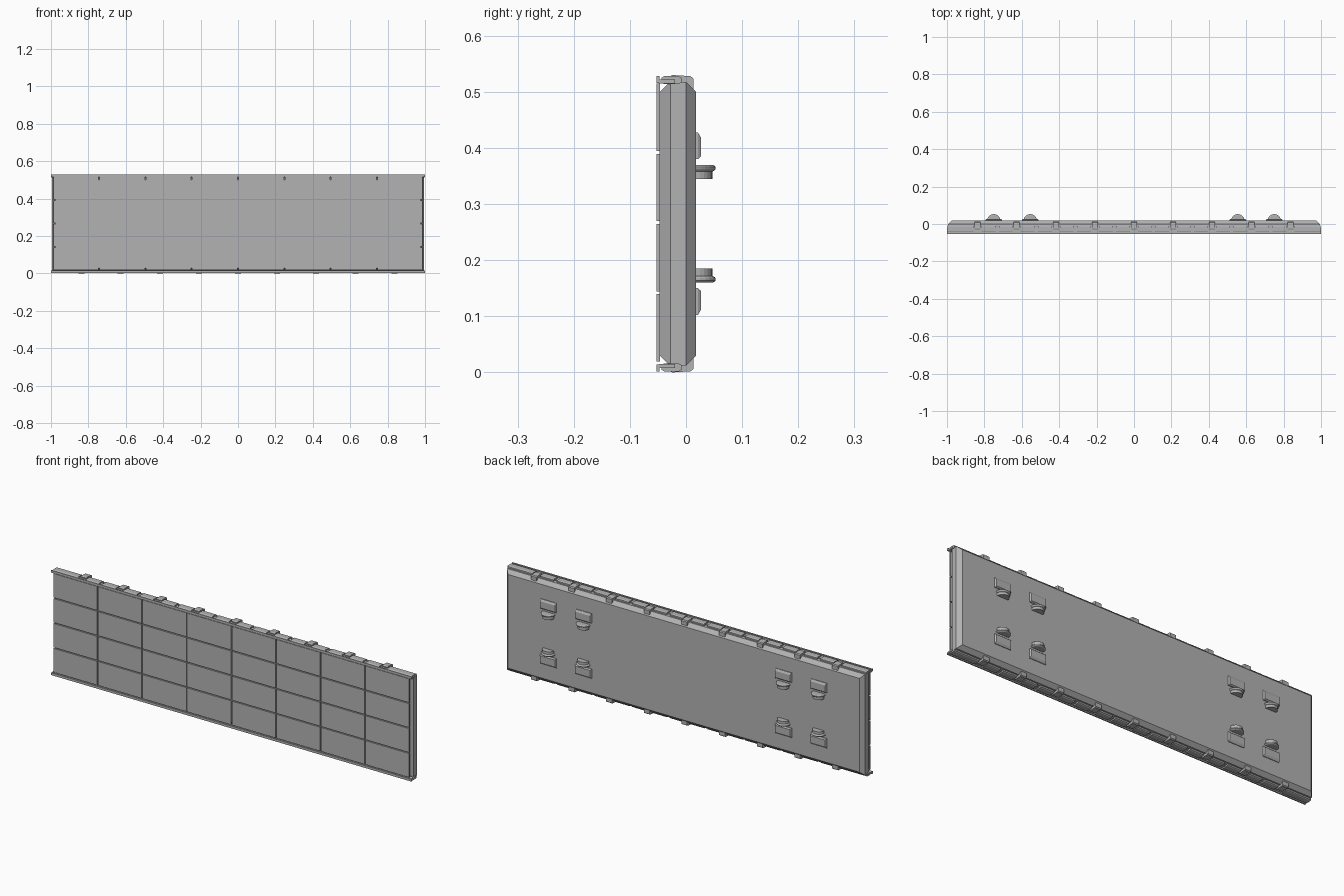
import bpy, bmesh, math

cube = bpy.data.objects.get("Cube")
if cube:
    bpy.data.objects.remove(cube, do_unlink=True)

grey = bpy.data.materials.new("panel grey")
grey.use_nodes = True
COLOUR = (0.45, 0.45, 0.45, 1)
grey.diffuse_color = COLOUR
grey.node_tree.nodes["Principled BSDF"].inputs["Base Color"].default_value = COLOUR

MID = 0.265  # mid height, used to mirror top parts to the bottom


def finish(name, bm):
    bmesh.ops.recalc_face_normals(bm, faces=bm.faces)
    mesh = bpy.data.meshes.new(name)
    bm.to_mesh(mesh)
    bm.free()
    mesh.materials.append(grey)
    obj = bpy.data.objects.new(name, mesh)
    bpy.context.collection.objects.link(obj)
    return obj


def flip(bm):
    for v in bm.verts:
        v.co.z = 2 * MID - v.co.z


def loft(name, rings, low=False):
    """Skin a list of equal-length point rings and cap both ends."""
    bm = bmesh.new()
    loops = [[bm.verts.new(p) for p in ring] for ring in rings]
    n = len(loops[0])
    for a, b in zip(loops, loops[1:]):
        for i in range(n):
            j = (i + 1) % n
            bm.faces.new((a[i], a[j], b[j], b[i]))
    bm.faces.new(loops[0])
    bm.faces.new(loops[-1])
    if low:
        flip(bm)
    return finish(name, bm)


def rect(y, x0, x1, z0, z1):
    return [(x0, y, z0), (x1, y, z0), (x1, y, z1), (x0, y, z1)]


def box(name, x0, x1, y0, y1, z0, z1, low=False):
    return loft(name, [rect(y0, x0, x1, z0, z1), rect(y1, x0, x1, z0, z1)], low)


def prism(name, profile, x0, x1, low=False):
    return loft(name, [[(x, y, z) for y, z in profile] for x in (x0, x1)], low)


# Slab with chamfers on all front and back edges
loft("slab", [rect(y, -x, x, MID - h, MID + h) for y, x, h in
              ((-0.047, 0.975, 0.235), (-0.028, 0.994, 0.253),
               (0.0, 0.994, 0.253), (0.018, 0.975, 0.235))])

# Front tiles, eight columns by four rows
PITCH_X, PITCH_Z, GAP = 0.2475, 0.125, 0.0025
for col in range(8):
    for row in range(4):
        x = -0.99 + col * PITCH_X
        z = 0.017 + row * PITCH_Z
        box("front_tile", x + GAP, x + PITCH_X - GAP, -0.053, -0.046,
            z + GAP, z + PITCH_Z - GAP)

bracket_profile = [(-0.03, 0.51), (-0.03, 0.527), (-0.024, 0.53), (0.008, 0.528),
                   (0.013, 0.524), (0.013, 0.502), (-0.005, 0.502)]
clip_profile = [(-0.044, 0.517), (-0.044, 0.525), (-0.039, 0.528),
                (-0.013, 0.528), (-0.008, 0.525), (-0.008, 0.517),
                (-0.013, 0.514), (-0.039, 0.514)]

for low in (False, True):
    # Front lip along the long edge
    box("edge_lip", -1, 1, -0.053, -0.047, 0.516, 0.528, low)
    box("lip_web", -1, 1, -0.048, -0.02, 0.515, 0.522, low)
    # Hooks over the edge
    for i in range(-4, 5):
        x = i * 0.209
        prism("edge_hook", bracket_profile, x - 0.016, x + 0.016, low)
    # Rounded clips between the hooks
    for i in range(10):
        x = (i - 4.5) * 0.209
        for side in (-1, 1):
            c = max(-0.96, min(0.96, x + side * 0.046))
            prism("edge_clip", clip_profile, c - 0.037, c + 0.037, low)

    # Mounting plates and rollers on the back
    for x in (-0.75, -0.555, 0.555, 0.75):
        loft("mount_plate", [rect(0.017, x - 0.045, x + 0.045, 0.38, 0.428),
                             rect(0.021, x - 0.045, x + 0.045, 0.38, 0.428),
                             rect(0.027, x - 0.041, x + 0.041, 0.385, 0.418)], low)
        rings = []
        for z, r in ((0.345, 0.030), (0.358, 0.030), (0.360, 0.034),
                     (0.363, 0.036), (0.366, 0.036), (0.369, 0.033), (0.370, 0.030)):
            rings.append([(x + r * math.cos(a), 0.017 + r * math.sin(a), z)
                          for a in (math.pi * k / 12 for k in range(13))])
        loft("back_roller", rings, low)
